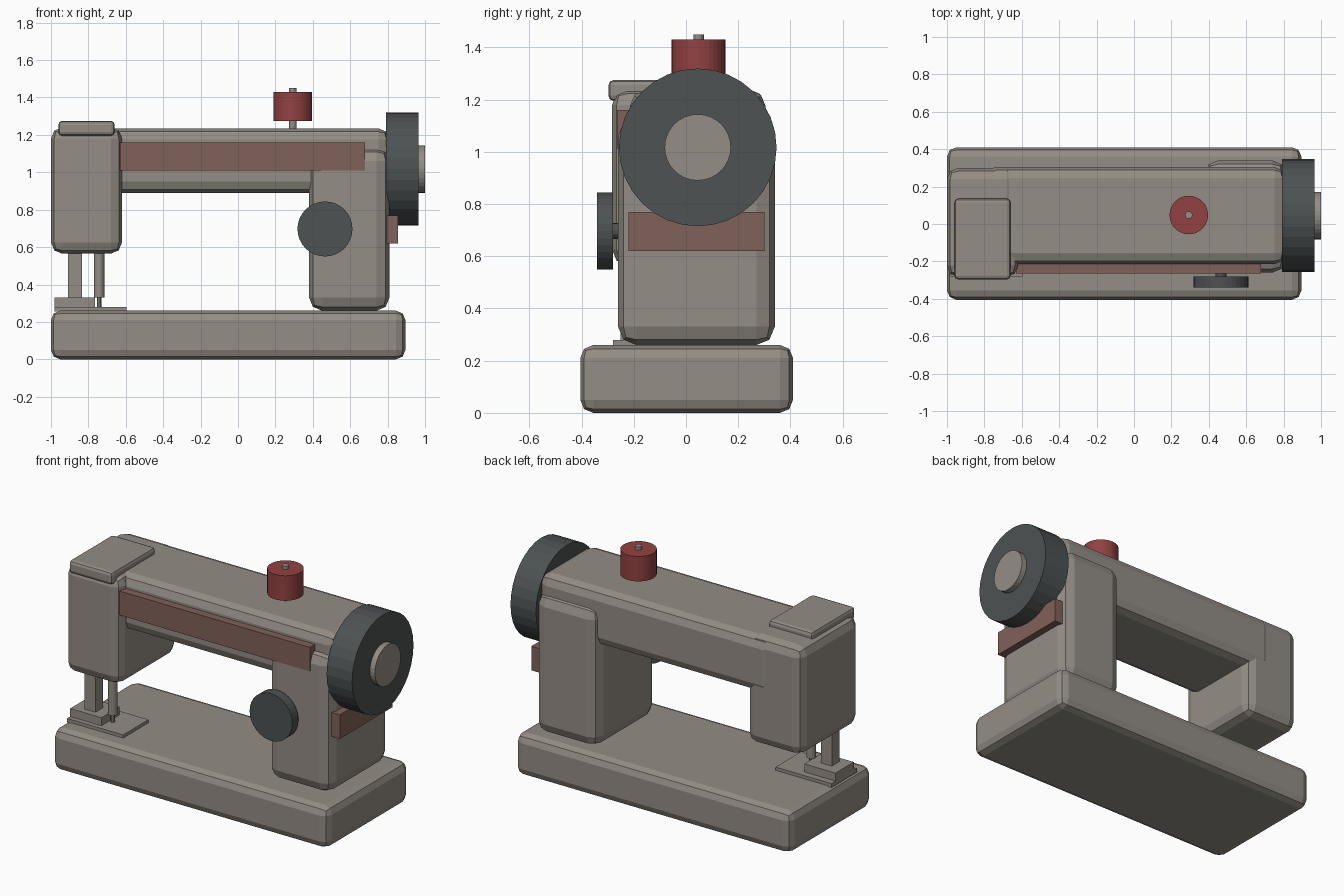
import bpy, math

if "Cube" in bpy.data.objects:
    bpy.data.objects.remove(bpy.data.objects["Cube"])


def material(name, rgb):
    m = bpy.data.materials.new(name)
    m.diffuse_color = (*rgb, 1)
    m.use_nodes = True
    m.node_tree.nodes["Principled BSDF"].inputs["Base Color"].default_value = m.diffuse_color
    return m


BODY = material("warm_grey", (0.295, 0.266, 0.235))
DARK = material("dark_slate", (0.074, 0.084, 0.086))
RED = material("thread_red", (0.29, 0.053, 0.053))
TRIM = material("dusty_brown", (0.22, 0.119, 0.1))


def box(name, x, y, z, mat, bevel=0.0, segments=2):
    """Box from (min, max) ranges with optional bevelled edges."""
    bpy.ops.mesh.primitive_cube_add(
        size=1, location=[(r[0] + r[1]) / 2 for r in (x, y, z)])
    ob = bpy.context.object
    ob.name = name
    ob.scale = [r[1] - r[0] for r in (x, y, z)]
    bpy.ops.object.transform_apply(location=False, rotation=False, scale=True)
    ob.data.materials.append(mat)
    if bevel:
        mod = ob.modifiers.new("Bevel", "BEVEL")
        mod.width = bevel
        mod.segments = segments
    return ob


def cylinder(name, axis, span, centre, radius, mat, sides=32):
    """Cylinder along an axis; centre gives the other two coordinates in order."""
    loc = list(centre)
    loc.insert("xyz".index(axis), sum(span) / 2)
    rot = {"x": (0, math.pi / 2, 0), "y": (math.pi / 2, 0, 0), "z": (0, 0, 0)}[axis]
    bpy.ops.mesh.primitive_cylinder_add(
        vertices=sides, radius=radius, depth=span[1] - span[0],
        location=loc, rotation=rot)
    ob = bpy.context.object
    ob.name = name
    ob.data.materials.append(mat)
    return ob


# Main casing
box("base", (-1.0, 0.895), (-0.405, 0.41), (0, 0.26), BODY, 0.05)
box("column", (0.38, 0.81), (-0.26, 0.34), (0.26, 1.13), BODY, 0.07)
box("arm", (-0.8, 0.81), (-0.215, 0.305), (0.89, 1.235), BODY, 0.06)
box("head", (-1.0, -0.62), (-0.283, 0.3), (0.565, 1.24), BODY, 0.06)
box("head_lid", (-0.96, -0.66), (-0.297, 0.135), (1.195, 1.275), BODY, 0.02)

# Trim bars on the front and the right side
box("front_trim", (-0.63, 0.68), (-0.265, -0.2), (1.01, 1.16), TRIM)
box("side_trim", (0.79, 0.855), (-0.22, 0.3), (0.62, 0.77), TRIM)

# Handwheel and front dial
cylinder("handwheel", "x", (0.79, 0.965), (0.045, 1.017), 0.302, DARK)
cylinder("handwheel_hub", "x", (0.95, 1.0), (0.045, 1.017), 0.127, BODY)
cylinder("dial", "y", (-0.34, -0.28), (0.465, 0.697), 0.147, DARK)
cylinder("dial_shaft", "y", (-0.29, -0.25), (0.465, 0.697), 0.03, DARK, 16)

# Thread spool on its pin
cylinder("spool_pin", "z", (1.2, 1.45), (0.293, 0.048), 0.02, BODY, 12)
cylinder("spool", "z", (1.275, 1.43), (0.293, 0.048), 0.103, RED)

# Needle plate, presser foot and needle
box("needle_plate", (-0.98, -0.595), (-0.28, -0.03), (0.255, 0.28), BODY)
box("presser_foot", (-0.98, -0.765), (-0.25, -0.07), (0.28, 0.33), BODY)
box("presser_bar", (-0.91, -0.835), (-0.21, -0.135), (0.32, 0.6), BODY)
cylinder("needle_bar", "z", (0.33, 0.6), (-0.743, -0.17), 0.028, BODY, 16)
cylinder("needle", "z", (0.275, 0.34), (-0.743, -0.17), 0.012, BODY, 8)
